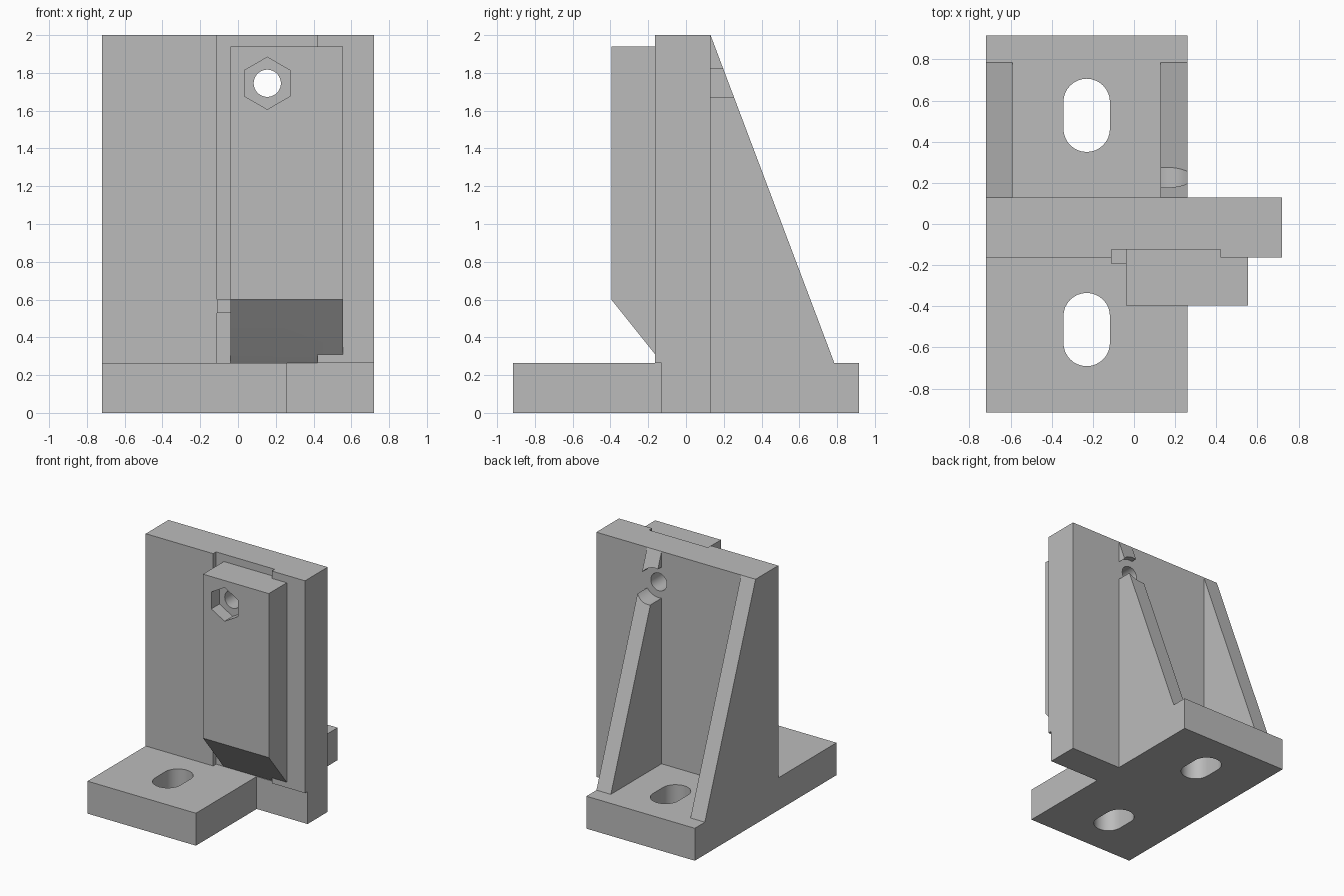
import bpy, bmesh, math

if "Cube" in bpy.data.objects:
    bpy.data.objects.remove(bpy.data.objects["Cube"])

metal = bpy.data.materials.new("plain_grey")
metal.diffuse_color = (0.5, 0.5, 0.5, 1)
metal.use_nodes = True
metal.node_tree.nodes["Principled BSDF"].inputs["Base Color"].default_value = metal.diffuse_color


def prism(name, pts, axis, lo, hi):
    """Extrude a 2D outline along x (y,z points), y (x,z points) or z (x,y points)."""
    place = {"x": lambda a, b, t: (t, a, b),
             "y": lambda a, b, t: (a, t, b),
             "z": lambda a, b, t: (a, b, t)}[axis]
    bm = bmesh.new()
    low = [bm.verts.new(place(a, b, lo)) for a, b in pts]
    high = [bm.verts.new(place(a, b, hi)) for a, b in pts]
    n = len(pts)
    bm.faces.new(low)
    bm.faces.new(high)
    for i in range(n):
        j = (i + 1) % n
        bm.faces.new((low[i], low[j], high[j], high[i]))
    bmesh.ops.recalc_face_normals(bm, faces=bm.faces)
    mesh = bpy.data.meshes.new(name)
    bm.to_mesh(mesh)
    bm.free()
    mesh.materials.append(metal)
    ob = bpy.data.objects.new(name, mesh)
    bpy.context.collection.objects.link(ob)
    return ob


def combine(target, other, operation):
    """Apply a boolean and remove the second solid."""
    mod = target.modifiers.new("cut", "BOOLEAN")
    mod.operation, mod.solver, mod.object = operation, "EXACT", other
    bpy.context.view_layer.objects.active = target
    bpy.ops.object.modifier_apply(modifier=mod.name)
    bpy.data.objects.remove(other, do_unlink=True)


def ring(cx, cy, r, n, start=0.0):
    return [(cx + r * math.cos(start + 2 * math.pi * i / n),
             cy + r * math.sin(start + 2 * math.pi * i / n)) for i in range(n)]


def stadium(cx, cy, r, half):
    """Rounded slot outline running along y."""
    pts = []
    for side in (1, -1):
        for i in range(17):
            a = math.pi * i / 16
            pts.append((cx + side * r * math.cos(a),
                        cy + side * (half + r * math.sin(a))))
    return pts


HX, HZ = 0.155, 1.745      # bolt hole centre

# Foot: slab with a short extension under the upright
bracket = prism("angle_bracket",
                [(-0.72, -0.915), (0.26, -0.915), (0.26, -0.13), (0.72, -0.13),
                 (0.72, 0.13), (0.26, 0.13), (0.26, 0.915), (-0.72, 0.915)],
                "z", 0, 0.265)

# Upright plate with the guide groove in its front
upright = prism("upright",
                [(-0.72, -0.163), (-0.11, -0.163), (-0.11, -0.125), (0.42, -0.125),
                 (0.42, -0.163), (0.72, -0.163), (0.72, 0.13), (-0.72, 0.13)],
                "z", 0.265, 2)
combine(bracket, upright, "UNION")

# Sloped ribs, the inner one relieved around the bolt
rib = [(0.13, 0.265), (0.785, 0.265), (0.13, 2.0)]
outer_rib = prism("outer_rib", rib, "x", -0.72, -0.59)
inner_rib = prism("inner_rib", rib, "x", 0.13, 0.26)
relief = prism("relief", ring(HX, HZ, 0.13, 48), "y", 0.13, 0.6)
combine(inner_rib, relief, "DIFFERENCE")
combine(bracket, outer_rib, "UNION")
combine(bracket, inner_rib, "UNION")

# Mounting slots in the foot
for cy in (-0.513, 0.528):
    slot = prism("slot", stadium(-0.23, cy, 0.113, 0.065), "z", -0.1, 0.4)
    combine(bracket, slot, "DIFFERENCE")

# Sliding block with a slanted lower end and a tongue in the groove
block = prism("clamp_block", [(-0.395, 1.94), (-0.395, 0.6), (-0.163, 0.31),
                              (-0.163, 1.94)], "x", -0.04, 0.555)
tongue = prism("tongue", [(-0.163, 1.94), (-0.163, 0.31), (-0.125, 0.265),
                          (-0.125, 1.94)], "x", -0.04, 0.42)
combine(block, tongue, "UNION")

# Small stop tab beside the block
tab = prism("stop_tab", [(-0.195, 0.53), (-0.125, 0.53), (-0.125, 0.6),
                         (-0.195, 0.6)], "x", -0.11, -0.04)
combine(block, tab, "UNION")

# Bolt hole through both parts, hexagonal nut pocket in the block
for part in (bracket, block):
    hole = prism("hole", ring(HX, HZ, 0.072, 48), "y", -0.5, 0.2)
    combine(part, hole, "DIFFERENCE")
pocket = prism("pocket", ring(HX, HZ, 0.138, 6, math.pi / 2), "y", -0.5, -0.29)
combine(block, pocket, "DIFFERENCE")

# Smooth the round walls, keep machined edges sharp
for part in (bracket, block):
    bpy.ops.object.select_all(action="DESELECT")
    part.select_set(True)
    bpy.context.view_layer.objects.active = part
    bpy.ops.object.shade_smooth_by_angle(angle=math.radians(30))
